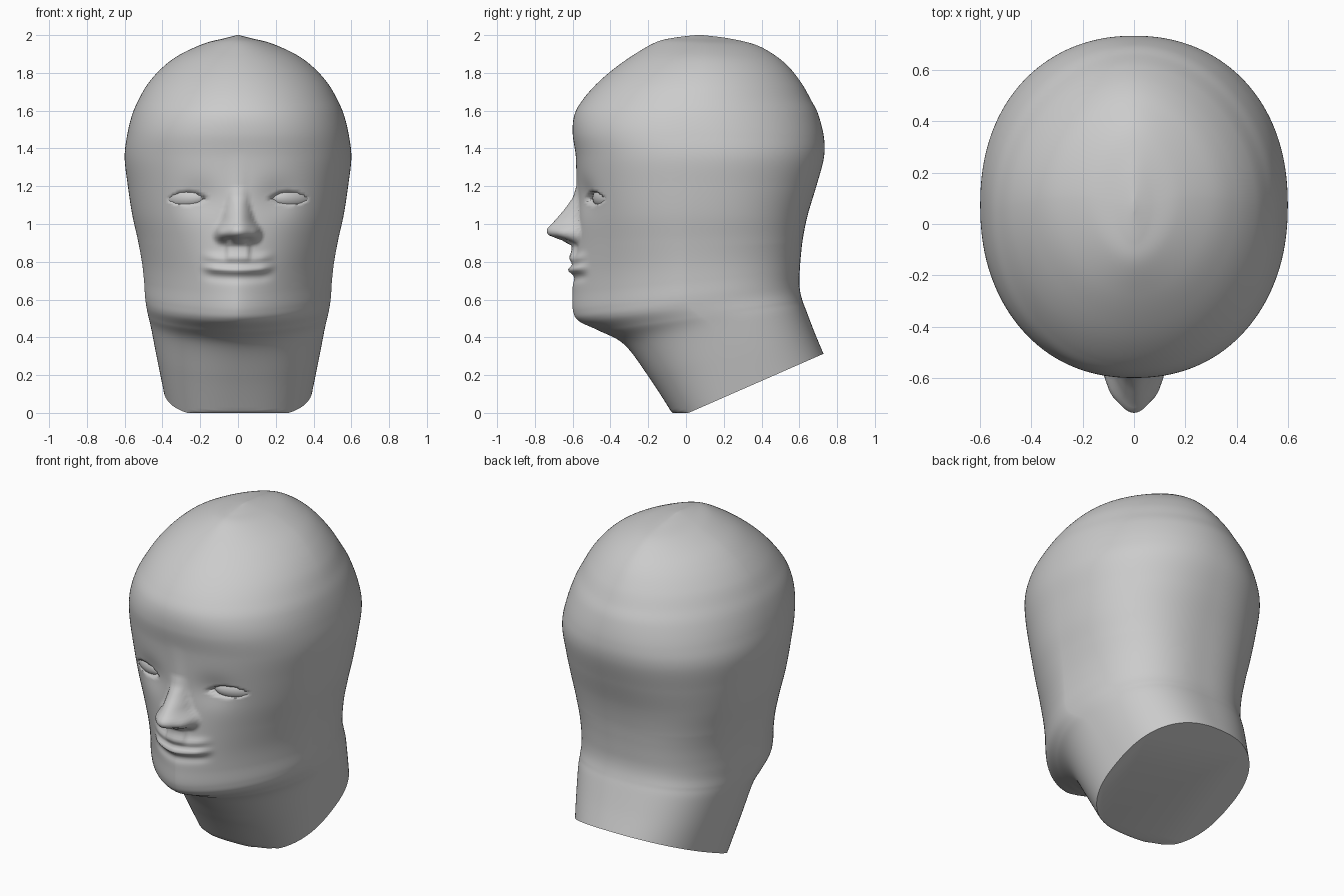
import bpy, bmesh, math
from math import sin, cos, pi, exp, radians

if "Cube" in bpy.data.objects:
    bpy.data.objects.remove(bpy.data.objects["Cube"])

# Ring profile: front y, front z, back y, back z, half width, front roundness
RINGS = [
    (-.055, -.03, .728, .313, .395, 2.5), (-.19, .18, .683, .42, .43, 2.2),
    (-.325, .36, .637, .54, .46, 1.9), (-.46, .435, .618, .59, .475, 1.72),
    (-.565, .485, .605, .64, .485, 1.6), (-.598, .54, .60, .69, .492, 1.54),
    (-.60, .64, .602, .75, .497, 1.54), (-.597, .76, .608, .83, .508, 1.6),
    (-.585, .90, .62, .93, .53, 1.76), (-.575, 1.05, .645, 1.05, .56, 1.95),
    (-.575, 1.20, .69, 1.20, .583, 2.1), (-.582, 1.35, .73, 1.35, .60, 2.2),
    (-.600, 1.48, .73, 1.46, .587, 2.2), (-.590, 1.58, .70, 1.58, .56, 2.12),
    (-.545, 1.66, .66, 1.66, .525, 2.05), (-.47, 1.745, .615, 1.74, .477, 2.0),
    (-.38, 1.823, .55, 1.825, .405, 1.95), (-.275, 1.897, .475, 1.89, .313, 1.9),
    (-.16, 1.962, .37, 1.948, .18, 1.8), (-.07, 1.985, .23, 1.982, .07, 1.8),
    (.05, 2.0, .09, 2.0, .004, 2)]
# Roundness of the back half by height
BACK_N = [(.3, 2.4), (.6, 2.6), (.9, 2.55), (1.2, 2.3), (1.4, 2.15), (1.6, 1.98), (1.9, 1.75)]
STEPS, COLS = 11, 240


def catmull(a, b, c, d, t):
    return .5 * (2*b + (c-a)*t + (2*a-5*b+4*c-d)*t*t + (3*b-a-3*c+d)*t**3)


def lerp_table(table, v):
    if v <= table[0][0]:
        return table[0][1]
    for (a, fa), (b, fb) in zip(table, table[1:]):
        if v <= b:
            return fa + (fb - fa) * (v - a) / (b - a)
    return table[-1][1]


def bump(v, centre, size):
    return exp(-((v - centre) / size) ** 2)


def smooth(v):
    v = min(1, max(0, v))
    return v * v * (3 - 2 * v)


NOSE_H = [(.885, 0), (.905, .04), (.925, .105), (.945, .155), (.975, .158), (1.0, .133),
          (1.08, .067), (1.14, .025), (1.20, .006), (1.38, 0)]
NOSE_W = [(.88, .11), (.93, .128), (.97, .125), (1.02, .09), (1.1, .065), (1.2, .05)]


def face_relief(x, z):
    """Forward push of the skin for nose, lips and eye sockets."""
    x = abs(x)
    w = lerp_table(NOSE_W, z)
    push = lerp_table(NOSE_H, z) * max(0, 1 - (x / w) ** 2)
    # nostril wings and openings
    push += .02 * bump(x, .095, .025) * bump(z, .95, .028)
    push -= .02 * bump(x, .045, .02) * bump(z, .915, .012)
    # philtrum
    push += .018 * smooth((.075 - x) / .03) * smooth((z - .79) / .05) * smooth((.92 - z) / .02)
    # lips, with corners turned slightly up
    zz = z - .4 * x * x
    span = smooth((.21 - x) / .09)
    push += span * (.016 * bump(zz, .812, .024) + .028 * bump(zz, .757, .02)
                    - .008 * bump(zz, .71, .022))
    # eye sockets and lid openings
    push -= .022 * bump(x, .21, .11) * bump(z, 1.14, .09)
    u = (x - .265) / .112
    if abs(u) < 1:
        lid = 1 - u * u
        top, low = 1.13 + .046 * lid, 1.13 - .03 * lid
        push -= .04 * smooth((top - z) / .016) * smooth((z - low) / .016)
    return push


def make_head():
    bm = bmesh.new()
    rows = []
    last = len(RINGS) - 1
    for k in range(last * STEPS + 1):
        i = min(k // STEPS, last - 1)
        t = k / STEPS - i
        quad = [RINGS[max(0, min(last, i + o))] for o in (-1, 0, 1, 2)]
        yf, zf, yb, zb, w, n = (catmull(*v, t) for v in zip(*quad))
        yc, b = (yf + yb) / 2, (yb - yf) / 2
        nb = lerp_table(BACK_N, zb)
        row = []
        for j in range(COLS):
            a = 2 * pi * j / COLS
            s, c = sin(a), -cos(a)
            e = 2 / (n if c < 0 else nb)
            x = w * math.copysign(abs(s) ** e, s)
            f = math.copysign(abs(c) ** e, c)
            y = yc + b * f
            z = zf + (zb - zf) * (f + 1) / 2
            if f < -.3 and .6 < z < 1.4:
                y -= face_relief(x, z)
            row.append(bm.verts.new((x, y, max(0, z))))
        rows.append(row)
    for lo, hi in zip(rows, rows[1:]):
        for j in range(COLS):
            m = (j + 1) % COLS
            bm.faces.new((lo[j], lo[m], hi[m], hi[j]))
    # slanted neck base and crown
    bm.faces.new(rows[0][::-1])
    bm.faces.new(rows[-1])
    bmesh.ops.recalc_face_normals(bm, faces=bm.faces)
    mesh = bpy.data.meshes.new("head")
    bm.to_mesh(mesh)
    bm.free()
    ob = bpy.data.objects.new("head", mesh)
    bpy.context.collection.objects.link(ob)
    bpy.ops.object.select_all(action='DESELECT')
    ob.select_set(True)
    bpy.context.view_layer.objects.active = ob
    bpy.ops.object.shade_smooth_by_angle(angle=radians(65))


make_head()

# Eyeballs set behind the lids
for side, name in ((1, "eye_left"), (-1, "eye_right")):
    bpy.ops.mesh.primitive_uv_sphere_add(segments=32, ring_count=16, radius=1,
                                         location=(side * .285, -.415, 1.138))
    eye = bpy.context.object
    eye.name = name
    eye.scale = (.125, .06, .06)
    eye.rotation_euler = (0, 0, side * radians(29))
    bpy.ops.object.shade_smooth()
